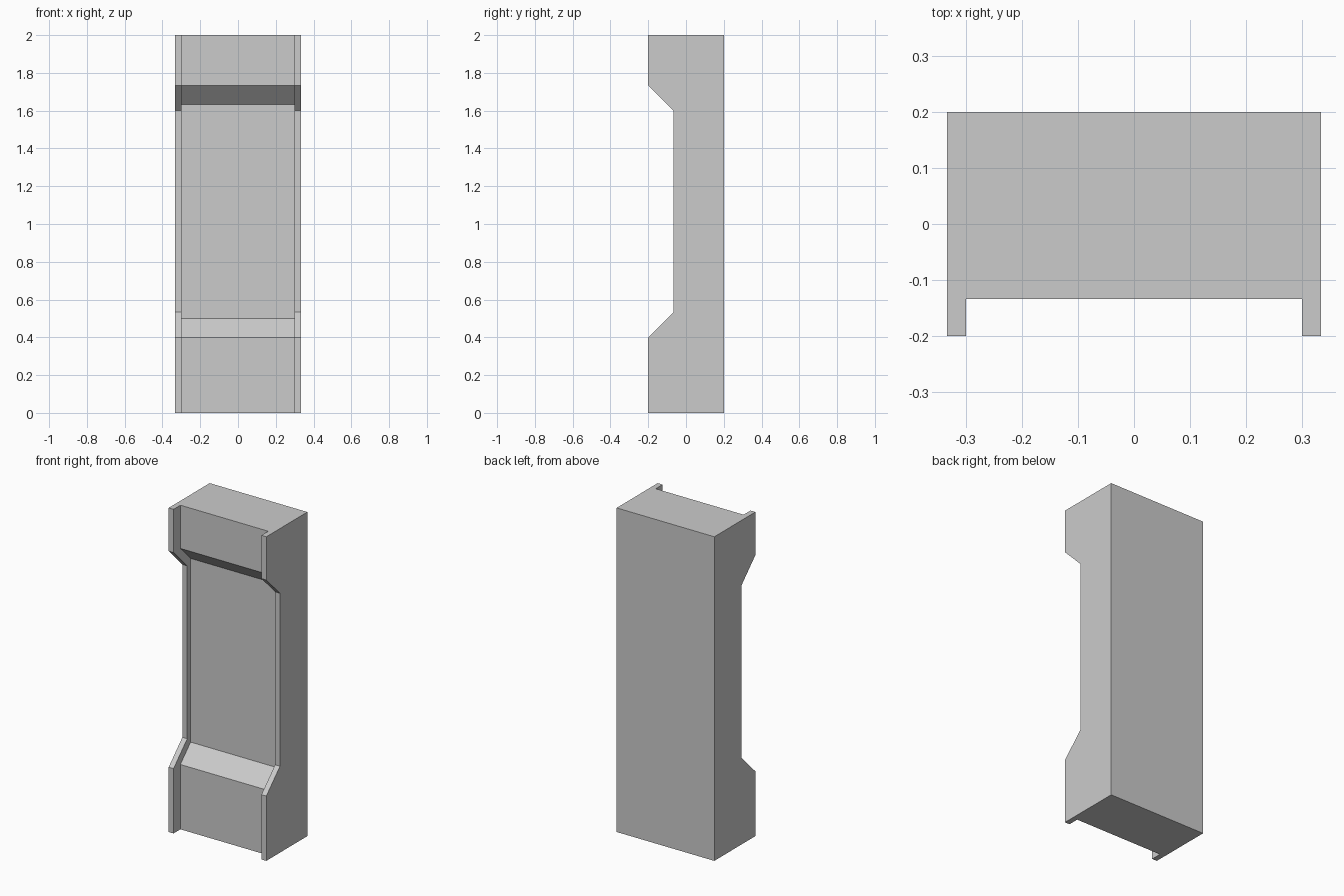
import bpy
import bmesh

if "Cube" in bpy.data.objects:
    bpy.data.objects.remove(bpy.data.objects["Cube"])


def extrude_profile(name, points, half_width):
    """Extrude a (y, z) outline symmetrically along x."""
    bm = bmesh.new()
    face = bm.faces.new([bm.verts.new((-half_width, y, z)) for y, z in points])
    new = bmesh.ops.extrude_face_region(bm, geom=[face])["geom"]
    verts = [v for v in new if isinstance(v, bmesh.types.BMVert)]
    bmesh.ops.translate(bm, verts=verts, vec=(2 * half_width, 0, 0))
    bmesh.ops.recalc_face_normals(bm, faces=bm.faces)
    mesh = bpy.data.meshes.new(name)
    bm.to_mesh(mesh)
    bm.free()
    obj = bpy.data.objects.new(name, mesh)
    bpy.context.collection.objects.link(obj)
    return obj


# Cabinet with the side-panel silhouette
cabinet = extrude_profile("cabinet", [
    (0.2, 0), (0.2, 2), (-0.2, 2), (-0.2, 1.7333), (-0.0667, 1.6),
    (-0.0667, 0.5333), (-0.2, 0.4), (-0.2, 0)], 0.3333)

# Cutter that sinks the front between the two side panels
cutter = extrude_profile("front_recess_cutter", [
    (-0.4, -0.1), (-0.1333, -0.1), (-0.1333, 0.4), (-0.0333, 0.5),
    (-0.0333, 1.6333), (-0.1333, 1.7333), (-0.1333, 2.1), (-0.4, 2.1)], 0.3)
cutter.hide_render = True

recess = cabinet.modifiers.new("front_recess", "BOOLEAN")
recess.operation = "DIFFERENCE"
recess.solver = "EXACT"
recess.object = cutter

# Apply the cut and drop the cutter
bpy.context.view_layer.objects.active = cabinet
cabinet.select_set(True)
bpy.ops.object.modifier_apply(modifier=recess.name)
bpy.data.objects.remove(cutter)
